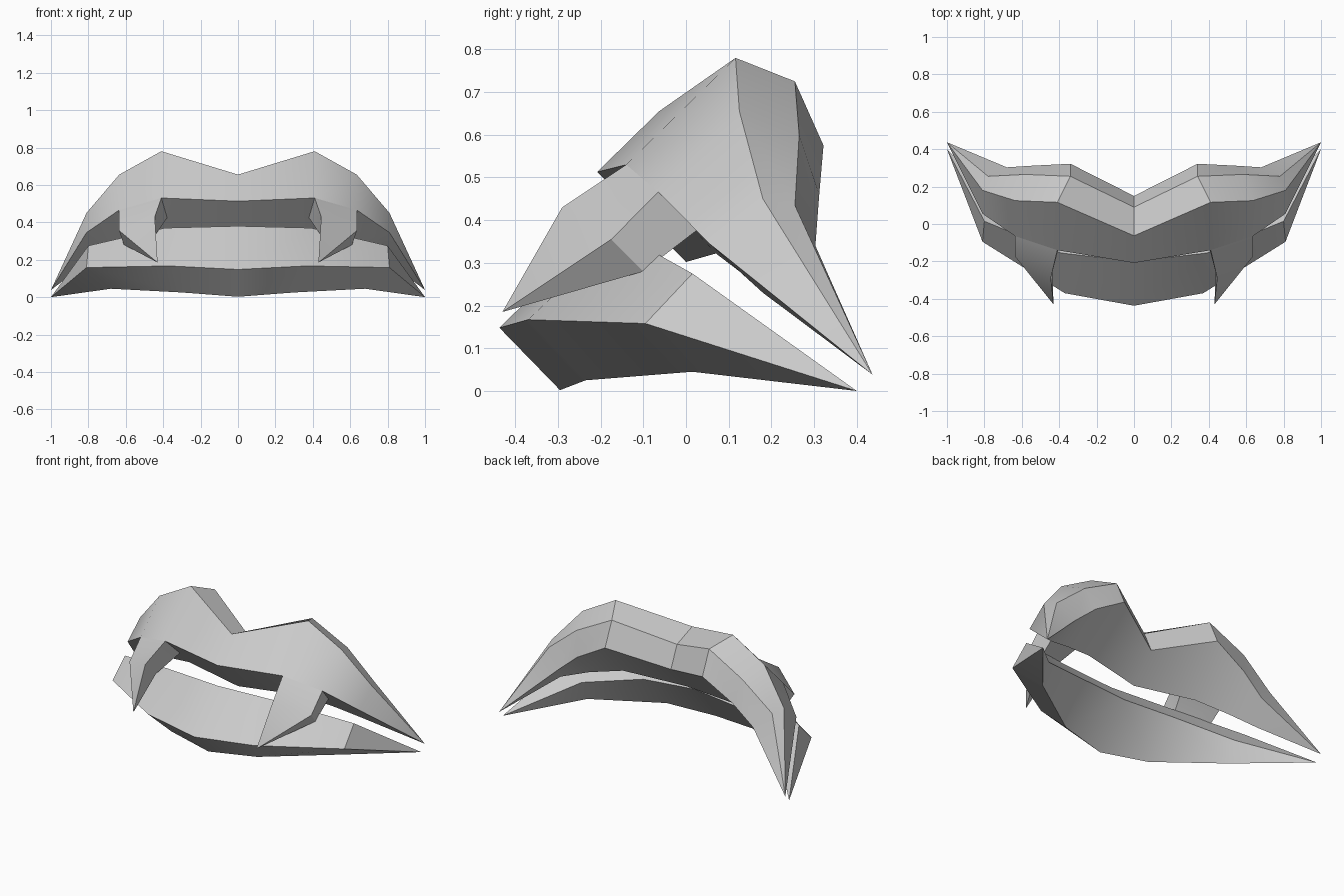
import bpy, bmesh, math

if "Cube" in bpy.data.objects:
    bpy.data.objects.remove(bpy.data.objects["Cube"])


def finish(bm, name):
    bmesh.ops.remove_doubles(bm, verts=bm.verts, dist=0.0005)
    bmesh.ops.recalc_face_normals(bm, faces=bm.faces)
    me = bpy.data.meshes.new(name)
    bm.to_mesh(me)
    bm.free()
    ob = bpy.data.objects.new(name, me)
    bpy.context.collection.objects.link(ob)
    bpy.ops.object.select_all(action='DESELECT')
    ob.select_set(True)
    bpy.context.view_layer.objects.active = ob
    bpy.ops.object.shade_smooth_by_angle(angle=math.radians(30))
    return ob


def lip(name, rows, tip):
    """Skin a closed cross-section along half the lip, taper to the tip, mirror."""
    bm = bmesh.new()
    for s in (1, -1):
        grid = [[bm.verts.new((s * x, y, z)) for x, y, z in row] for row in rows]
        end = bm.verts.new((s * tip[0], tip[1], tip[2]))
        for i in range(len(grid)):
            a, b = grid[i], grid[(i + 1) % len(grid)]
            for j in range(len(a) - 1):
                bm.faces.new((a[j], a[j + 1], b[j + 1], b[j]))
            bm.faces.new((a[-1], end, b[-1]))
    return finish(bm, name)


# Upper lip: front edge, bowed ridge, upper back, rear edge, inner bottom
lip("upper_lip", [
    [(0, -.208, .513), (.41, -.14, .53), (.635, -.065, .466), (.81, .055, .345)],
    [(0, -.063, .655), (.41, .116, .78), (.635, .125, .655), (.81, .18, .45)],
    [(0, .09, .60), (.34, .255, .725), (.58, .265, .60), (.78, .255, .435)],
    [(0, .15, .465), (.34, .322, .575), (.54, .312, .46), (.68, .303, .34)],
    [(0, 0, .302), (.39, .07, .322), (.59, .125, .28), (.75, .18, .23)],
], (1, .437, .038))

# Lower lip: front edge, top edge, rear rim, bottom
lip("lower_lip", [
    [(0, -.437, .148), (.37, -.37, .167), (.81, -.095, .158)],
    [(0, -.20, .38), (.39, -.155, .37), (.80, .015, .275)],
    [(0, -.085, .25), (.33, -.045, .24), (.68, .07, .17)],
    [(0, -.295, .002), (.30, -.235, .025), (.68, .015, .045)],
], (1, .40, 0))

# Fangs: base under the upper lip, middle ring, sharp tip
base = [(.41, -.14, .53), (.635, -.065, .466), (.615, .025, .376), (.378, -.035, .426)]
ring = [(.445, -.29, .43), (.635, -.175, .355), (.61, -.10, .28), (.44, -.19, .335)]
for side, s in (("right", 1), ("left", -1)):
    bm = bmesh.new()
    a, b = [[bm.verts.new((s * x, y, z)) for x, y, z in r] for r in (base, ring)]
    t = bm.verts.new((s * .43, -.43, .185))
    bm.faces.new(a)
    for i in range(4):
        k = (i + 1) % 4
        bm.faces.new((a[i], a[k], b[k], b[i]))
        bm.faces.new((b[i], b[k], t))
    finish(bm, "fang_" + side)
